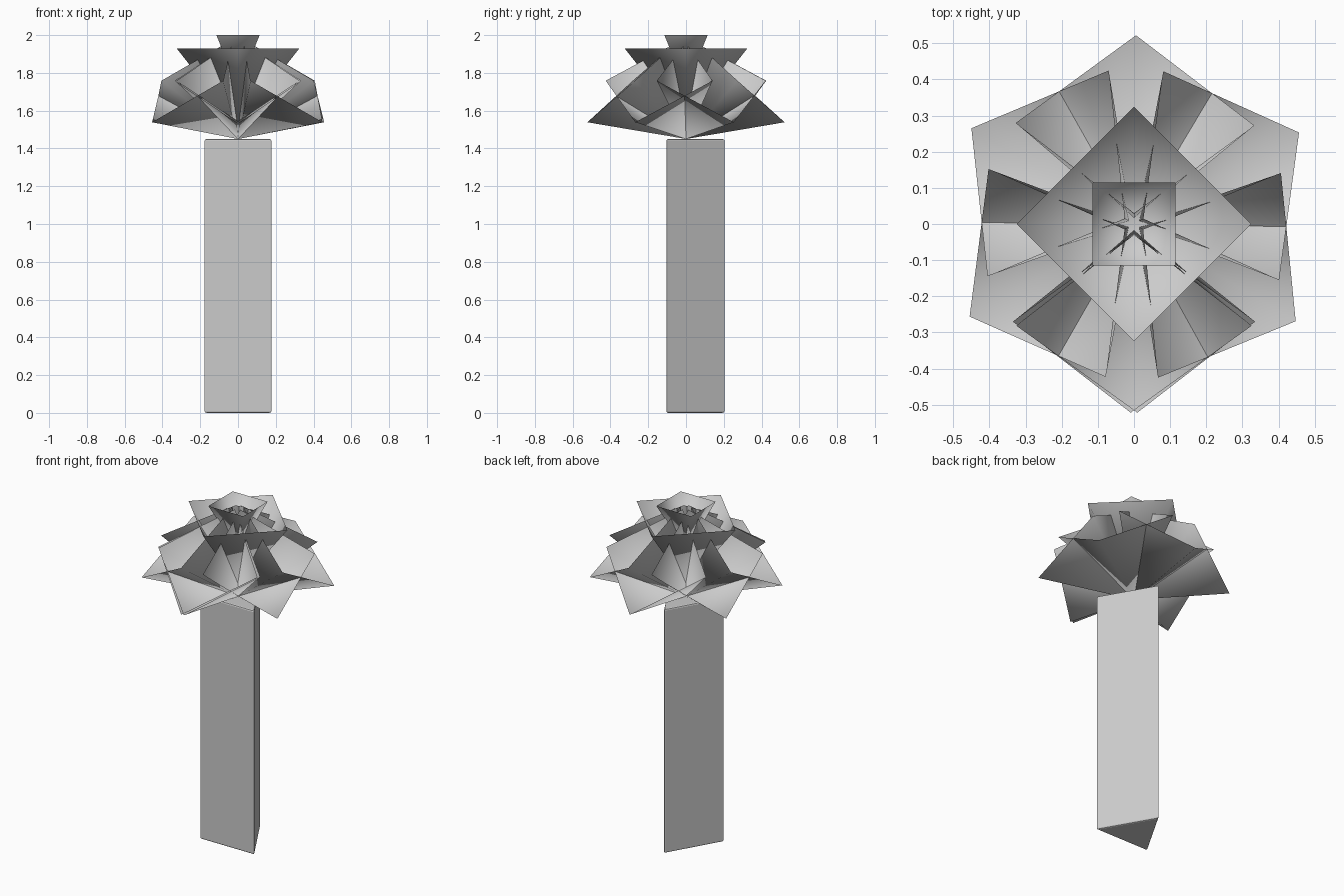
import bpy, math
from mathutils import Matrix, Vector

if "Cube" in bpy.data.objects:
    bpy.data.objects.remove(bpy.data.objects["Cube"])


def cup(name, radius, depth, matrix):
    """Open four-sided cup: apex at the origin, square rim at the given depth."""
    verts = [(0, 0, 0)]
    for i in range(4):
        a = math.radians(90 * i)
        verts.append((radius * math.cos(a), radius * math.sin(a), depth))
    faces = [(0, i + 1, (i + 1) % 4 + 1) for i in range(4)]
    mesh = bpy.data.meshes.new(name)
    mesh.from_pydata(verts, [], faces)
    mesh.transform(matrix)
    mesh.polygons.foreach_set("use_smooth", [True] * len(mesh.polygons))
    mesh.update()
    obj = bpy.data.objects.new(name, mesh)
    bpy.context.collection.objects.link(obj)
    return obj


# Three-sided trunk with softened edges
H = 1.45
bpy.ops.mesh.primitive_cylinder_add(vertices=3, radius=0.207, depth=H,
                                    location=(0, 0, H / 2))
trunk = bpy.context.object
trunk.name = "trunk"
# turn the prism so one corner points to the back (+y)
corner = max(trunk.data.vertices, key=lambda v: v.co.y).co
trunk.data.transform(Matrix.Rotation(math.pi / 2 - math.atan2(corner.y, corner.x), 4, 'Z'))
bevel = trunk.modifiers.new("soft_edges", 'BEVEL')
bevel.width = 0.008
bevel.segments = 2

# Ring of cups tilted outward from the trunk top (the last one overlaps the first)
tilt = Matrix.Rotation(math.radians(41.8), 4, 'Y')
base = Matrix.Translation((0, 0, H))
for i, angle in enumerate((-91, -31, 29, 89.4, 149.5, 209.4, -89)):
    spin = Matrix.Rotation(math.radians(angle), 4, 'Z')
    cup(f"petal_{i + 1}", 0.33, 0.414, base @ spin @ tilt)

# Upright cup and small top cup
cup("upper_cup", 0.325, 0.414, Matrix.Translation((0, 0, 1.93 - 0.414)))
cup("top_cup", 0.162, 0.28,
    Matrix.Translation((0, 0, 2.0 - 0.28)) @ Matrix.Rotation(math.pi / 4, 4, 'Z'))
